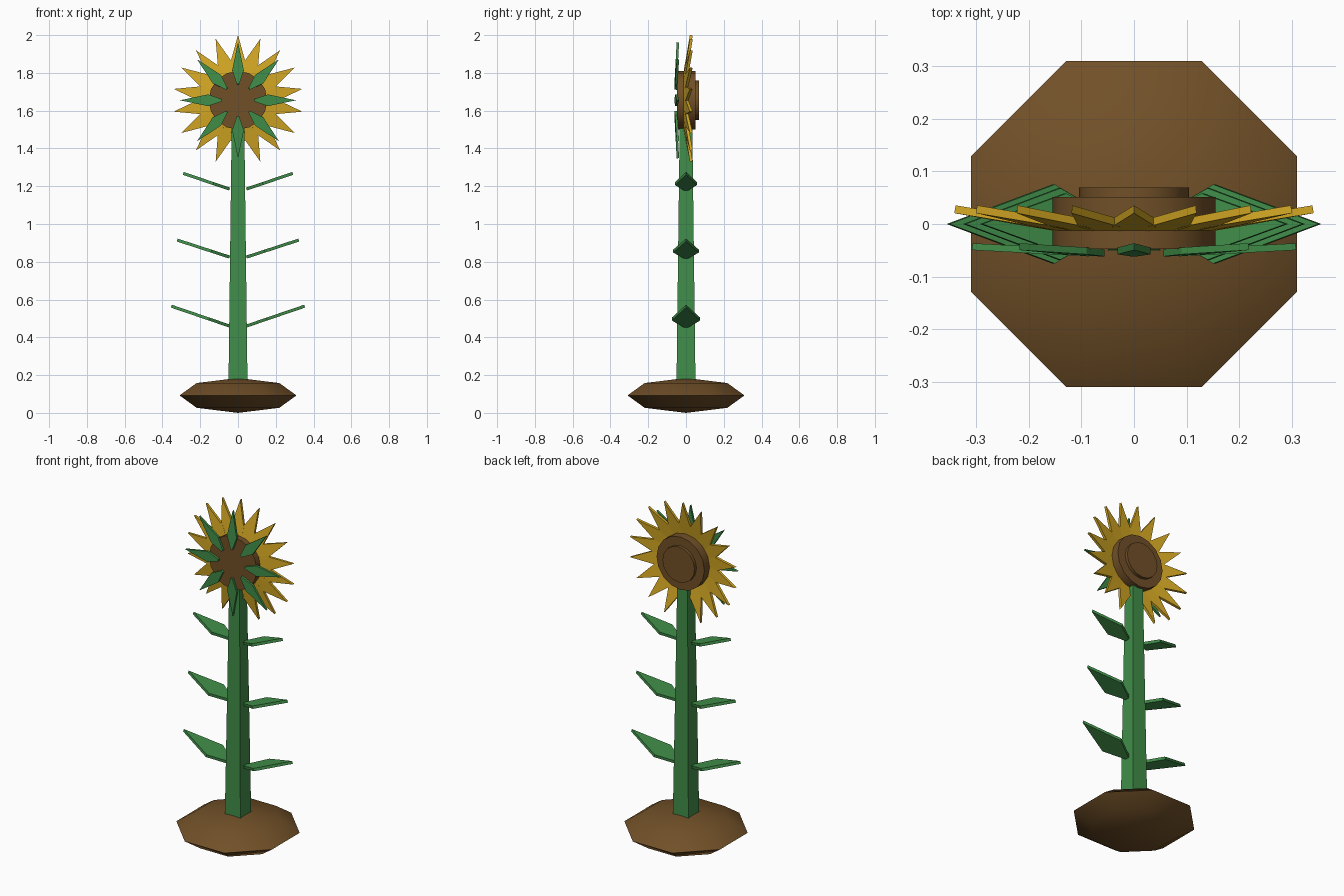
import bpy, bmesh, math
from mathutils import Vector

if "Cube" in bpy.data.objects:
    bpy.data.objects.remove(bpy.data.objects["Cube"])

HEAD_Z = 1.655


def material(name, color):
    m = bpy.data.materials.new(name)
    m.diffuse_color = (*color, 1)
    m.use_nodes = True
    m.node_tree.nodes["Principled BSDF"].inputs["Base Color"].default_value = m.diffuse_color
    return m


GREEN = material("leaf green", (0.052, 0.27, 0.066))
BROWN = material("earth brown", (0.165, 0.08, 0.021))
GOLD = material("petal gold", (0.66, 0.39, 0.017))


def finish(name, bm, mat, smooth_angle=None):
    bmesh.ops.recalc_face_normals(bm, faces=bm.faces[:])
    mesh = bpy.data.meshes.new(name)
    bm.to_mesh(mesh)
    bm.free()
    mesh.materials.append(mat)
    obj = bpy.data.objects.new(name, mesh)
    bpy.context.collection.objects.link(obj)
    if smooth_angle:
        bpy.ops.object.select_all(action='DESELECT')
        obj.select_set(True)
        bpy.context.view_layer.objects.active = obj
        bpy.ops.object.shade_smooth_by_angle(angle=math.radians(smooth_angle))
    return obj


def add_blade(bm, base, tip, across, base_w, mid, mid_w, thick):
    """Kite-shaped slab running from base to tip, widest at fraction mid."""
    base, tip, across = Vector(base), Vector(tip), Vector(across)
    normal = (tip - base).cross(across).normalized() * thick / 2
    centre = base.lerp(tip, mid)
    outline = [base - across * base_w, centre - across * mid_w, tip,
               centre + across * mid_w, base + across * base_w]
    low = [bm.verts.new(p - normal) for p in outline]
    high = [bm.verts.new(p + normal) for p in outline]
    bm.faces.new(low[::-1])
    bm.faces.new(high)
    for i in range(5):
        j = (i + 1) % 5
        bm.faces.new((low[i], low[j], high[j], high[i]))


def blade_ring(name, mat, count, r0, y0, r1, y1, base_w, mid, mid_w, thick):
    """Ring of blades around the flower head."""
    bm = bmesh.new()
    for i in range(count):
        a = math.tau * i / count
        out = Vector((math.sin(a), 0, math.cos(a)))
        across = (math.cos(a), 0, -math.sin(a))
        hub = Vector((0, 0, HEAD_Z))
        add_blade(bm, hub + out * r0 + Vector((0, y0, 0)),
                  hub + out * r1 + Vector((0, y1, 0)),
                  across, base_w, mid, mid_w, thick)
    return finish(name, bm, mat)


def disc(name, radius, y0, y1, sides):
    """Short cylinder facing along y."""
    bm = bmesh.new()
    rings = [[bm.verts.new((radius * math.sin(math.tau * i / sides), y,
                            HEAD_Z + radius * math.cos(math.tau * i / sides)))
              for i in range(sides)] for y in (y0, y1)]
    for ring in rings:
        bm.faces.new(ring)
    for i in range(sides):
        j = (i + 1) % sides
        bm.faces.new((rings[0][i], rings[0][j], rings[1][j], rings[1][i]))
    return finish(name, bm, BROWN, 30)


# Soil mound: flattened eight-sided ball
bm = bmesh.new()
bmesh.ops.create_uvsphere(bm, u_segments=8, v_segments=4, radius=1)
for v in bm.verts:
    x, y, z = v.co
    c, s = math.cos(math.pi / 8), math.sin(math.pi / 8)
    v.co = (0.335 * (x * c - y * s), 0.335 * (x * s + y * c), 0.0925 + 0.0925 * z)
finish("soil_mound", bm, BROWN, 60)

# Square tapering stem
bm = bmesh.new()
bmesh.ops.create_cube(bm, size=2)
for v in bm.verts:
    half = 0.033 if v.co.z > 0 else 0.051
    v.co = (v.co.x * half, v.co.y * half, 1.56 if v.co.z > 0 else 0.1)
finish("stem", bm, GREEN)

# Leaf pairs: base height, tip x, tip height, half width
for n, (z0, x1, z1, w) in enumerate([(0.46, 0.353, 0.565, 0.075),
                                     (0.825, 0.322, 0.915, 0.068),
                                     (1.185, 0.29, 1.268, 0.058)]):
    for side, label in ((1, "right"), (-1, "left")):
        bm = bmesh.new()
        add_blade(bm, (side * 0.045, 0, z0), (side * x1, 0, z1), (0, 1, 0),
                  0.012, 0.35, w, 0.016)
        finish(f"leaf_{label}_{n + 1}", bm, GREEN)

# Flower head: seed discs, petals and sepals
disc("seed_disc", 0.155, -0.047, 0.051, 16)
disc("seed_centre", 0.104, 0.04, 0.069, 16)
blade_ring("petals", GOLD, 18, 0.08, -0.017, 0.345, 0.028, 0.012, 0.42, 0.042, 0.015)
blade_ring("sepals", GREEN, 8, 0.085, -0.055, 0.307, -0.043, 0.006, 0.33, 0.031, 0.013)
